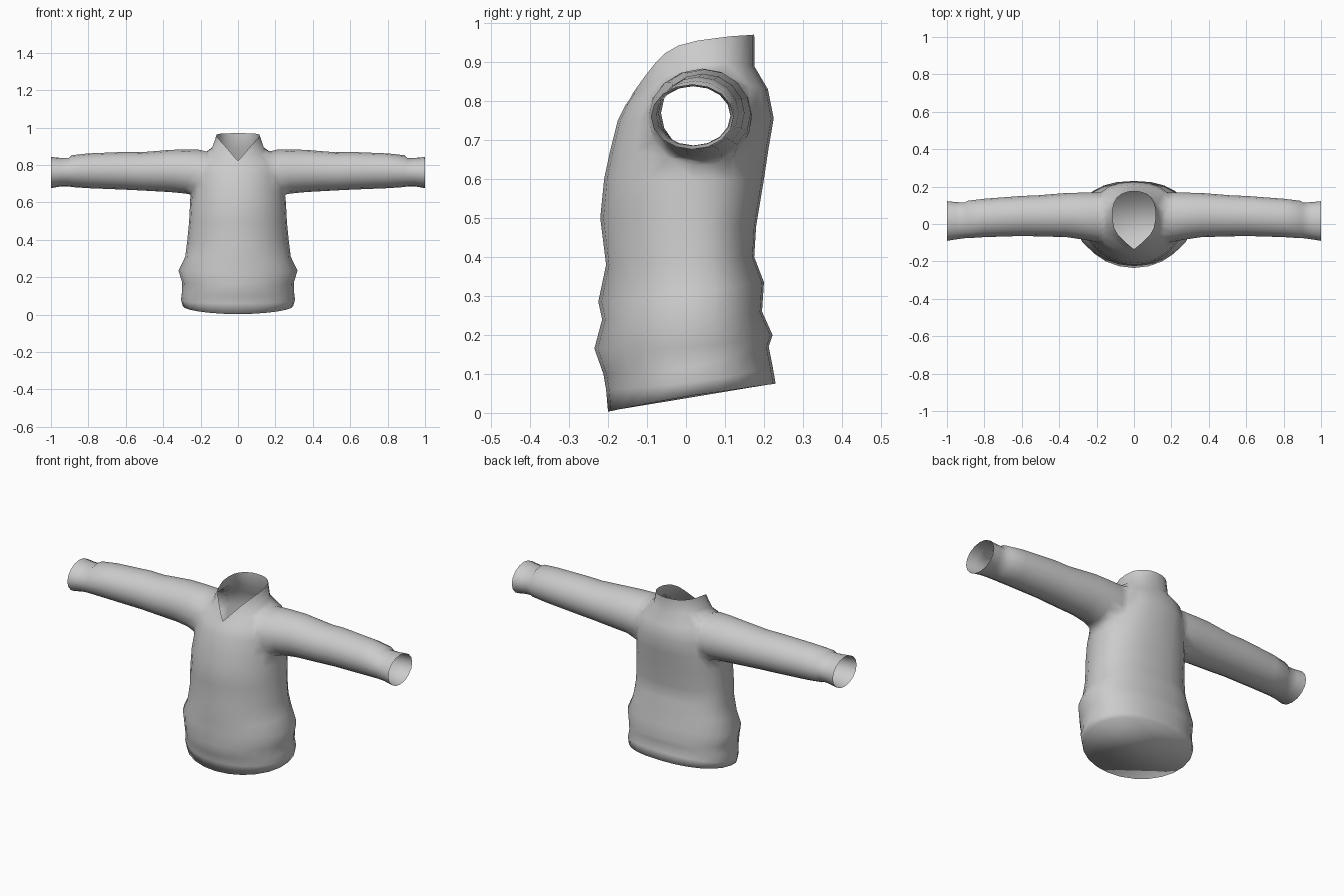
import bpy, bmesh, math

if "Cube" in bpy.data.objects:
    bpy.data.objects.remove(bpy.data.objects["Cube"])

N = 24   # sides of the body
M = 16   # sides of each sleeve
RIMS = []  # open edges: hem, neck and cuffs

cloth = bpy.data.materials.new("light_grey_cloth")
cloth.diffuse_color = (0.6, 0.6, 0.6, 1)
cloth.use_nodes = True
cloth.node_tree.nodes["Principled BSDF"].inputs["Base Color"].default_value = cloth.diffuse_color


def loft(name, rings):
    """Closed tube through equal-length rings; its two caps are removed later."""
    bm = bmesh.new()
    rows = [[bm.verts.new(p) for p in r] for r in rings]
    n = len(rows[0])
    for a, b in zip(rows, rows[1:]):
        for i in range(n):
            j = (i + 1) % n
            bm.faces.new((a[i], a[j], b[j], b[i]))
    bm.faces.new(rows[0][::-1])
    bm.faces.new(rows[-1])
    bmesh.ops.recalc_face_normals(bm, faces=bm.faces)
    me = bpy.data.meshes.new(name)
    bm.to_mesh(me)
    bm.free()
    ob = bpy.data.objects.new(name, me)
    bpy.context.collection.objects.link(ob)
    me.materials.append(cloth)
    return ob


def key(p):
    return tuple(round(c, 3) for c in p)


def body_ring(yf, zf, w, zs, yb, zb):
    """Oval ring with its own height at the front, sides and back."""
    pts = []
    y0 = 0.02
    for i in range(N):
        t = 2 * math.pi * i / N
        s, c = math.sin(t), -math.cos(t)
        e = 1.0 if c < 0 else 0.86
        x = w * math.copysign(abs(s) ** e, s)
        y = y0 + (math.copysign(abs(c) ** e, c)) * (y0 - yf if c < 0 else yb - y0)
        z = zs + (zb - zf) / 2 * c + ((zf + zb) / 2 - zs) * c * c
        pts.append((x, y, z))
    return pts


# Body: front y, front z, half width, side z, back y, back z
body = [
    (-.20, .003, .295, .045, .23, .075),
    (-.205, .06, .305, .08, .222, .12),
    (-.212, .10, .300, .12, .212, .17),
    (-.235, .165, .298, .17, .222, .20),
    (-.215, .24, .318, .235, .195, .26),
    (-.225, .285, .282, .31, .20, .335),
    (-.205, .38, .272, .39, .175, .40),
    (-.22, .50, .262, .49, .18, .48),
    (-.21, .60, .256, .60, .20, .60),
    (-.195, .67, .25, .67, .212, .68),
    (-.175, .75, .242, .755, .225, .755),
    (-.155, .79, .215, .84, .21, .83),
    (-.142, .808, .14, .888, .176, .888),
]
rings = [body_ring(*b) for b in body]

# Collar edge, from the point of the V round to the back of the neck
edge = [(0, -.135, .822), (.022, -.118, .846), (.044, -.099, .872),
        (.066, -.078, .898), (.088, -.055, .922), (.106, -.02, .942),
        (.116, .03, .955), (.115, .075, .961), (.105, .115, .966),
        (.087, .143, .968), (.062, .162, .969), (.032, .172, .970),
        (0, .175, .970)]
rings.append(edge + [(-x, y, z) for x, y, z in edge[-2:0:-1]])
RIMS += [{key(p) for p in rings[0]}, {key(p) for p in rings[-1]}]
shirt = loft("shirt", rings)

# Sleeves: x, low z, high z, front y, back y
sleeve = [
    (.12, .67, .85, -.09, .15), (.20, .637, .888, -.10, .175),
    (.27, .642, .888, -.088, .172), (.36, .655, .881, -.07, .166),
    (.52, .664, .868, -.066, .153), (.60, .668, .870, -.064, .15),
    (.80, .676, .862, -.07, .135), (.89, .682, .852, -.076, .124),
    (.905, .686, .838, -.076, .114), (.95, .685, .838, -.082, .117),
    (1.0, .676, .843, -.09, .122)]
for side in (1, -1):
    rings = []
    for x, lo, hi, yf, yb in sleeve:
        rings.append([(side * x,
                       (yf + yb) / 2 + (yb - yf) / 2 * math.cos(2 * math.pi * i / M),
                       (lo + hi) / 2 + (hi - lo) / 2 * math.sin(2 * math.pi * i / M))
                      for i in range(M)])
    RIMS.append({key(p) for p in rings[-1]})
    arm = loft("sleeve", rings)
    mod = shirt.modifiers.new("join_sleeve", 'BOOLEAN')
    mod.operation = 'UNION'
    mod.solver = 'EXACT'
    mod.object = arm
    bpy.context.view_layer.objects.active = shirt
    bpy.ops.object.modifier_apply(modifier=mod.name)
    bpy.data.objects.remove(arm)

# Open the hem, neck and cuffs, then soften the shoulder seams
bm = bmesh.new()
bm.from_mesh(shirt.data)
caps = [f for f in bm.faces
        if any(all(key(v.co) in rim for v in f.verts) for rim in RIMS)]
bmesh.ops.delete(bm, geom=caps, context='FACES')
bmesh.ops.remove_doubles(bm, verts=bm.verts, dist=0.008)
seam = [v for v in bm.verts if .17 < abs(v.co.x) < .30 and v.co.z > .61]
for _ in range(2):
    bmesh.ops.smooth_vert(bm, verts=seam, factor=0.4,
                          use_axis_x=True, use_axis_y=True, use_axis_z=True)
for f in bm.faces:
    f.smooth = True
    f.material_index = 0
bm.to_mesh(shirt.data)
bm.free()
while len(shirt.data.materials) > 1:
    shirt.data.materials.pop()
